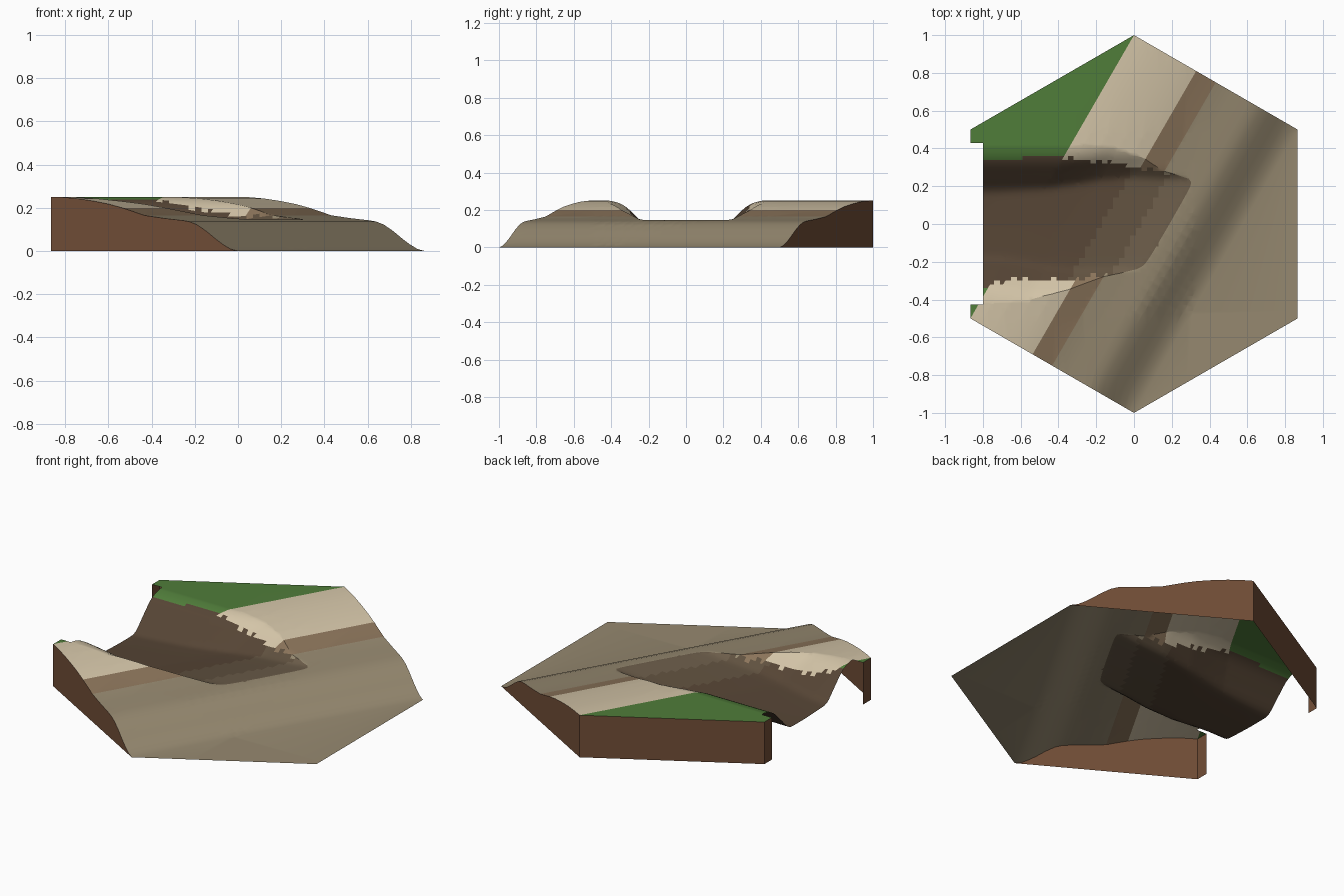
import bpy, bmesh, math

if "Cube" in bpy.data.objects:
    bpy.data.objects.remove(bpy.data.objects["Cube"])

R3 = math.sqrt(3) / 2

def interp(t, pts):
    if t <= pts[0][0]:
        return pts[0][1]
    for (a, b), (c, d) in zip(pts, pts[1:]):
        if t <= c:
            return b + (d - b) * (t - a) / (c - a)
    return pts[-1][1]

def material(name, r, g, b):
    m = bpy.data.materials.new(name)
    m.diffuse_color = [((c / 255 + 0.055) / 1.055) ** 2.4 for c in (r, g, b)] + [1]
    m.use_nodes = True
    m.node_tree.nodes["Principled BSDF"].inputs["Base Color"].default_value = m.diffuse_color
    return m

# Coast profile across the shore, river cross-section, river bed rise, river widening
COAST = [(-.5, .25), (-.44, .249), (-.36, .243), (-.27, .231), (-.19, .217), (-.12, .2),
         (0, .165), (.1, .152), (.2, .142), (.24, .136), (.28, .122), (.33, .092),
         (.38, .056), (.42, .03), (.46, .009), (.5, 0)]
SECTION = [(0, 0), (.15, .05), (.2, .095), (.23, .128), (.27, .168), (.31, .208),
           (.335, .225), (.36, .237), (.39, .246), (.42, .251), (.5, .27)]
BOTTOM = [(-.9, .065), (-.7, .07), (-.3, .095), (0, .128), (.17, .146), (.3, .16)]
WIDEN = [(-.5, 1), (-.29, .87), (-.13, .87), (0, .95), (.12, 1)]
BED_TOP = [(-.8, .34), (-.36, .36), (-.1, .33), (.1, .3), (.2, .27)]
BED_LOW = [(-.8, .345), (-.65, .3), (-.35, .315), (-.2, .29)]

def shore(x, y):
    return x * R3 - y * .5

def coast(x, y):
    return interp(shore(x, y), COAST)

def river(x, y):
    s = shore(x, y)
    a = interp(s, BOTTOM)
    b = interp(abs(y) * interp(s, WIDEN), SECTION)
    return (a + b + math.sqrt((a - b) ** 2 + .0003)) / 2

def depth(co):
    return coast(co.x, co.y) - river(co.x, co.y)

# Flat hexagon cut into a grid that follows the shore and the river
bm = bmesh.new()
corners = [(0, 1), (-R3, .5), (-R3, -.5), (0, -1), (R3, -.5), (R3, .5)]
bm.faces.new([bm.verts.new((x, y, 0)) for x, y in corners])

def cut(co, no):
    bmesh.ops.bisect_plane(bm, geom=bm.verts[:] + bm.edges[:] + bm.faces[:],
                           plane_co=co, plane_no=no, dist=1e-5)

for s, _ in COAST:
    cut((s * R3, -s * .5, 0), (R3, -.5, 0))
for i in range(-24, 25):
    cut((0, i * .02, 0), (0, 1, 0))
for y in (-.425, .43):
    cut((0, y, 0), (0, 1, 0))
for i in range(38):
    cut((-.8 + i * .03, 0, 0), (1, 0, 0))

# Notch where the river enters
gone = [f for f in bm.faces if f.calc_center_median().x < -.8
        and -.425 < f.calc_center_median().y < .43]
bmesh.ops.delete(bm, geom=gone, context='FACES')

# Clean line where the river meets the land
new = []
for e in bm.edges[:]:
    v, w = e.verts
    a, b = depth(v.co), depth(w.co)
    if a * b < 0 and .03 < a / (a - b) < .97:
        new.append(bmesh.utils.edge_split(e, v, a / (a - b))[1])
bmesh.ops.connect_verts(bm, verts=new)
bmesh.ops.remove_doubles(bm, verts=bm.verts[:], dist=2e-4)

# Materials
mats = [material("grass", 80, 125, 58), material("sand", 212, 197, 168),
        material("wet_edge", 140, 117, 91), material("sea_floor", 150, 137, 112),
        material("bed_inland", 86, 69, 53), material("bed_middle", 96, 81, 63),
        material("bed_mouth", 108, 93, 74)]
earth = material("earth", 114, 78, 55)

for f in bm.faces:
    c = f.calc_center_median()
    s = shore(c.x, c.y)
    f.material_index = 0 if s < -.5 else 1 if s < -.12 else 2 if s < 0 else 3
    jag = .025 * ((c.x / .07) % 1) if s > -.5 else 0
    edge = interp(c.x, BED_TOP if c.y > 0 else BED_LOW) - jag
    if depth(c) > 0 and (abs(c.y) < edge or s > .03):
        f.material_index = 4 if s < -.15 else 5 if s < .03 else 6
    f.smooth = True

# Raise the surface
for v in bm.verts:
    v.co.z = min(coast(v.co.x, v.co.y), river(v.co.x, v.co.y))

# Earth walls below the hexagon rim (the underside stays open)
wall = bmesh.new()
def on_rim(co):
    return max(abs(co.x), abs(co.x) * .5 + abs(co.y) * R3) > R3 - 1e-3

for e in bm.edges:
    if e.is_boundary:
        a, b = [v.co.copy() for v in e.verts]
        if on_rim((a + b) / 2) and max(a.z, b.z) > 1e-4:
            pts = [a, b, (b.x, b.y, 0), (a.x, a.y, 0)]
            wall.faces.new([wall.verts.new(p) for p in pts])
bmesh.ops.remove_doubles(wall, verts=wall.verts[:], dist=1e-4)
wall.normal_update()
for f in wall.faces:
    c = f.calc_center_median()
    if f.normal.x * c.x + f.normal.y * c.y < 0:
        f.normal_flip()

def make(name, b, materials):
    me = bpy.data.meshes.new(name)
    b.normal_update()
    b.to_mesh(me)
    b.free()
    for m in materials:
        me.materials.append(m)
    ob = bpy.data.objects.new(name, me)
    bpy.context.collection.objects.link(ob)
    return ob

bmesh.ops.recalc_face_normals(bm, faces=bm.faces[:])
if sum(f.normal.z for f in bm.faces) < 0:
    bmesh.ops.reverse_faces(bm, faces=bm.faces[:])
terrain = make("terrain_surface", bm, mats)
make("earth_walls", wall, [earth])

bpy.context.view_layer.objects.active = terrain
terrain.select_set(True)
bpy.ops.object.shade_smooth_by_angle(angle=math.radians(30))
